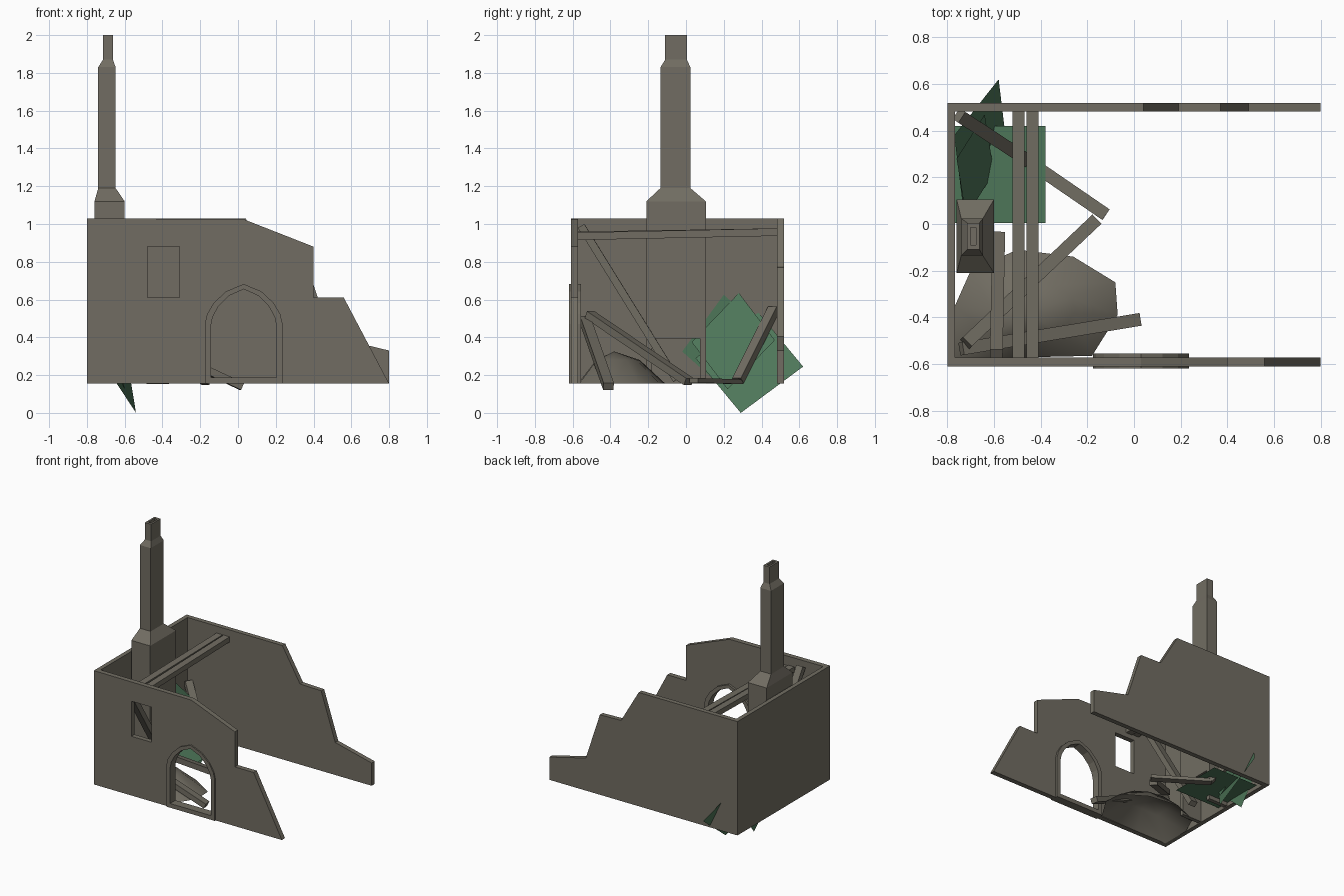
import bpy, bmesh, math
from mathutils import Vector

if "Cube" in bpy.data.objects:
    bpy.data.objects.remove(bpy.data.objects["Cube"])


def material(name, rgb):
    m = bpy.data.materials.new(name)
    m.diffuse_color = (*rgb, 1)
    m.use_nodes = True
    m.node_tree.nodes["Principled BSDF"].inputs["Base Color"].default_value = m.diffuse_color
    return m


STONE = material("weathered_grey", (0.165, 0.152, 0.122))
LEAF = material("leaf_green", (0.075, 0.18, 0.098))
FLOOR = 0.155


def finish(name, bm, mat, normals=True):
    if normals:
        bmesh.ops.recalc_face_normals(bm, faces=bm.faces)
    me = bpy.data.meshes.new(name)
    bm.to_mesh(me)
    bm.free()
    me.materials.append(mat)
    ob = bpy.data.objects.new(name, me)
    bpy.context.collection.objects.link(ob)
    return ob


def slab(name, loops, y0, y1):
    """Extrude an (x, z) outline, with optional holes, from y0 to y1."""
    bm = bmesh.new()
    edges = []
    for loop in loops:
        vs = [bm.verts.new((x, y0, z)) for x, z in loop]
        edges += [bm.edges.new((a, b)) for a, b in zip(vs, vs[1:] + vs[:1])]
    bmesh.ops.triangle_fill(bm, edges=edges, use_beauty=True)
    ext = bmesh.ops.extrude_face_region(bm, geom=bm.faces[:], use_keep_orig=True)
    vs = [g for g in ext["geom"] if isinstance(g, bmesh.types.BMVert)]
    bmesh.ops.translate(bm, verts=vs, vec=(0, y1 - y0, 0))
    return finish(name, bm, STONE)


def box(name, lo, hi):
    bm = bmesh.new()
    bmesh.ops.create_cube(bm, size=1)
    for v in bm.verts:
        v.co = [(a + b) / 2 + c * (b - a) for a, b, c in zip(lo, hi, v.co)]
    return finish(name, bm, STONE)


def beam(name, points, w=0.055, h=0.04):
    """Rectangular timber swept along points."""
    pts = [Vector(p) for p in points]
    bm = bmesh.new()
    rings = []
    for i, p in enumerate(pts):
        d = (pts[min(i + 1, len(pts) - 1)] - pts[max(i - 1, 0)]).normalized()
        side = d.cross(Vector((0, 0, 1))).normalized()
        up = side.cross(d)
        rings.append([bm.verts.new(p + side * w / 2 * a + up * h / 2 * b)
                      for a, b in ((-1, -1), (1, -1), (1, 1), (-1, 1))])
    for r, s in zip(rings, rings[1:]):
        for k in range(4):
            bm.faces.new((r[k], r[k - 1], s[k - 1], s[k]))
    bm.faces.new(rings[0])
    bm.faces.new(rings[-1])
    return finish(name, bm, STONE)


def arch(half, bottom, spring, top):
    """Pointed arch outline centred on the doorway."""
    rise = top - spring
    side = [(half, bottom), (half, spring), (half * 0.94, spring + rise * 0.25),
            (half * 0.77, spring + rise * 0.53), (half * 0.45, spring + rise * 0.82)]
    cx = 0.03
    return ([(cx + x, z) for x, z in side] + [(cx, top)]
            + [(cx - x, z) for x, z in reversed(side)])


# Walls: broken front with door and window, stepped back, plain left end
door = arch(0.19, FLOOR + 0.012, 0.465, 0.667)
window = [(-0.48, 0.61), (-0.31, 0.61), (-0.31, 0.88), (-0.48, 0.88)]
slab("front_wall", [[(-0.8, FLOOR), (0.8, FLOOR), (0.56, 0.61), (0.4, 0.61), (0.4, 0.88),
                     (0.03, 1.025), (-0.8, 1.03)], door, window], -0.61, -0.572)
slab("back_wall", [[(-0.8, FLOOR), (0.8, FLOOR), (0.8, 0.33), (0.49, 0.405), (0.37, 0.77),
                    (0.19, 0.775), (0.04, 1.03), (-0.8, 1.03)]], 0.482, 0.518)
box("left_wall", (-0.8, -0.59, FLOOR), (-0.767, 0.5, 1.03))

# Door surround
slab("door_frame", [arch(0.206, FLOOR, 0.47, 0.682), arch(0.174, 0.187, 0.46, 0.655)],
     -0.62, -0.555)

# Chimney breast with open hearth
box("hearth_pillar_left", (-0.76, -0.21, FLOOR), (-0.6, -0.18, 0.395))
box("hearth_pillar_right", (-0.76, 0.075, FLOOR), (-0.6, 0.105, 0.395))
box("chimney_breast", (-0.76, -0.21, 0.395), (-0.6, 0.105, 1.03))

# Chimney stack: rectangular rings, hollow at the top
bm = bmesh.new()
prev = None
for x0, x1, y0, y1, z in ((-0.76, -0.6, -0.21, 0.105, 1.03), (-0.76, -0.6, -0.21, 0.105, 1.12),
                          (-0.74, -0.648, -0.135, 0.023, 1.19), (-0.74, -0.648, -0.135, 0.023, 1.83),
                          (-0.715, -0.662, -0.11, 0.005, 1.87), (-0.715, -0.662, -0.11, 0.005, 2.0),
                          (-0.701, -0.676, -0.09, -0.015, 2.0), (-0.701, -0.676, -0.09, -0.015, 1.88)):
    ring = [bm.verts.new(c) for c in ((x0, y0, z), (x1, y0, z), (x1, y1, z), (x0, y1, z))]
    if prev:
        for k in range(4):
            bm.faces.new((prev[k - 1], prev[k], ring[k], ring[k - 1]))
    prev = ring
bm.faces.new(prev)
finish("chimney_stack", bm, STONE)

# Roof beams still in place
beam("roof_beam_a", [(-0.495, -0.573, 0.94), (-0.495, 0.485, 0.957)], 0.052)
beam("roof_beam_b", [(-0.435, -0.573, 0.935), (-0.435, 0.485, 0.957)], 0.052)

# Fallen beams
beam("leaning_beam", [(-0.59, -0.555, 0.99), (-0.58, -0.05, 0.175)], 0.055)
beam("bent_beam_upper", [(-0.75, 0.465, 0.55), (-0.46, 0.275, 0.17)])
beam("bent_beam_lower", [(-0.47, 0.28, 0.165), (-0.12, 0.04, 0.172)], 0.055, 0.025)
beam("fallen_beam_a", [(-0.72, -0.51, 0.52), (-0.165, 0.015, 0.165)])
beam("fallen_beam_b", [(-0.74, -0.535, 0.495), (0.02, -0.41, 0.14)])

# Rubble mound: peak, middle ring and rim
rim = [(-0.08, -0.25), (-0.26, -0.14), (-0.5, -0.11), (-0.7, -0.2), (-0.767, -0.35),
       (-0.767, -0.572), (-0.5, -0.572), (-0.18, -0.565), (-0.07, -0.39)]
bm = bmesh.new()
peak = Vector((-0.45, -0.38, 0.325))
top = bm.verts.new(peak)
outer = [bm.verts.new((x, y, FLOOR)) for x, y in rim]
mid = [bm.verts.new(((x + peak.x) / 2, (y + peak.y) / 2, 0.28)) for x, y in rim]
for k in range(len(rim)):
    bm.faces.new((outer[k - 1], outer[k], mid[k], mid[k - 1]))
    bm.faces.new((mid[k - 1], mid[k], top))
mound = finish("rubble_mound", bm, STONE)
for p in mound.data.polygons:
    p.use_smooth = True

# Crossing leaf cards: corner plus two edge vectors
cards = [((-0.54, 0.29, 0.0), (-0.04, 0.33, 0.245), (-0.19, -0.24, 0.29)),
         ((-0.76, 0.26, 0.075), (0, 0.22, 0.3), (0, -0.28, 0.25)),
         ((-0.60, 0.22, 0.125), (-0.04, 0.25, 0.26), (-0.12, -0.19, 0.25)),
         ((-0.766, 0.005, 0.185), (0.386, 0, 0), (0, 0.415, 0))]
for i, (c, u, v) in enumerate(cards):
    c, u, v = Vector(c), Vector(u), Vector(v)
    bm = bmesh.new()
    bm.faces.new([bm.verts.new(p) for p in (c, c + u, c + u + v, c + v)])
    finish(f"leaf_card_{i + 1}", bm, LEAF, False)
